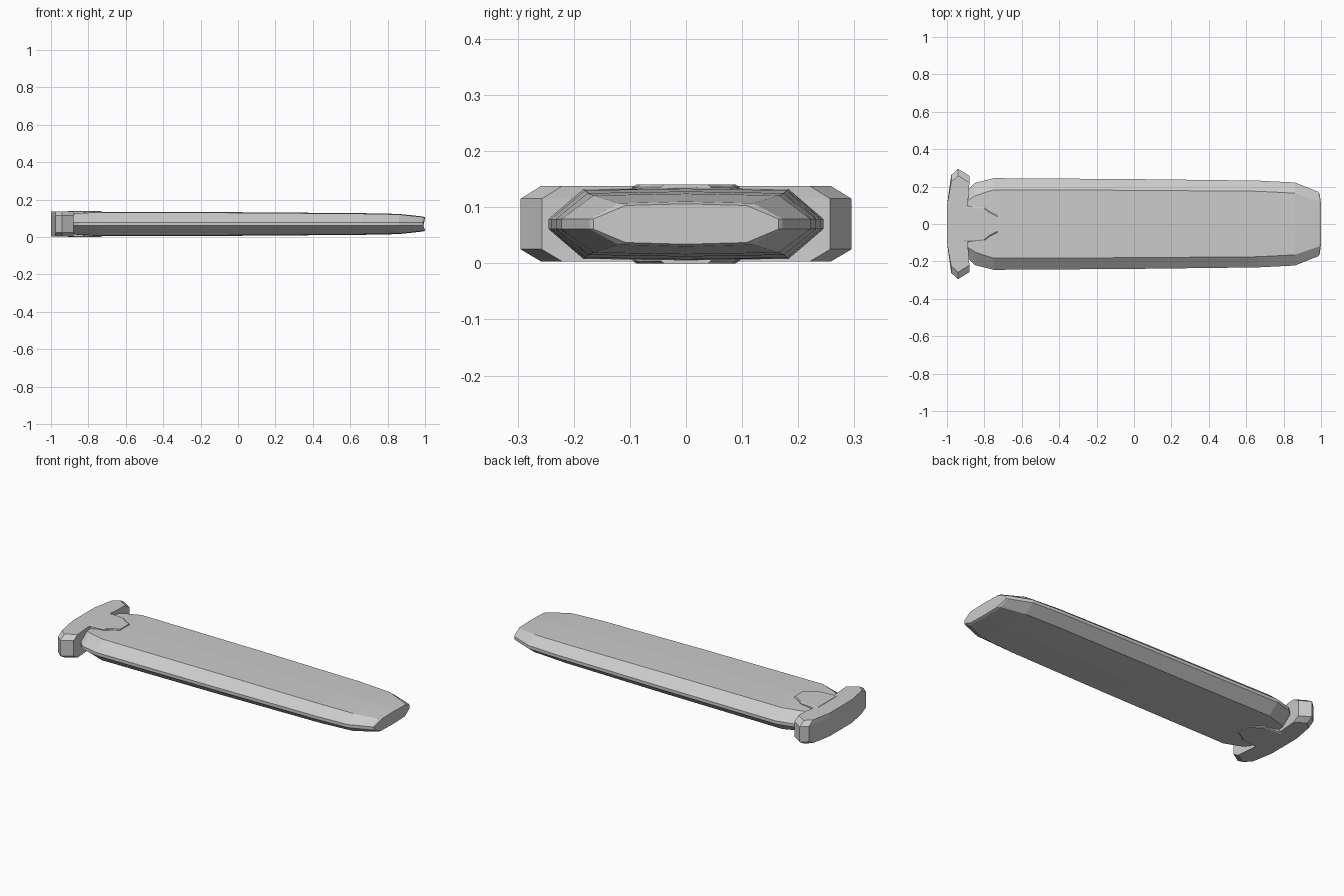
import bpy
import bmesh

old = bpy.data.objects.get("Cube")
if old:
    bpy.data.objects.remove(old, do_unlink=True)

MID = 0.07  # height of the middle plane

# Single plain steel colour
steel = bpy.data.materials.new("grey_steel")
steel.use_nodes = True
GREY = (0.6, 0.6, 0.6, 1)
steel.diffuse_color = GREY
steel.node_tree.nodes["Principled BSDF"].inputs["Base Color"].default_value = GREY


def loft(name, rings):
    """Skin a list of equal closed rings and cap both ends."""
    bm = bmesh.new()
    loops = [[bm.verts.new(p) for p in ring] for ring in rings]
    n = len(loops[0])
    for a, b in zip(loops, loops[1:]):
        for i in range(n):
            j = (i + 1) % n
            bm.faces.new((a[i], a[j], b[j], b[i]))
    bm.faces.new(loops[0])
    bm.faces.new(loops[-1])
    bmesh.ops.recalc_face_normals(bm, faces=bm.faces)
    mesh = bpy.data.meshes.new(name)
    bm.to_mesh(mesh)
    bm.free()
    mesh.materials.append(steel)
    obj = bpy.data.objects.new(name, mesh)
    bpy.context.collection.objects.link(obj)
    return obj


def blade_ring(x, edge, shoulder, thick, sweep):
    """Ten-sided section: crowned faces, bevelled sides, blunt edges."""
    ex = x - sweep
    half = [(x, 0, thick + 0.003), (x, shoulder, thick), (ex, edge, 0.009)]
    right = half + [(px, py, -pz) for px, py, pz in reversed(half)]
    left = [(px, -py, pz) for px, py, pz in reversed(right[1:-1])]
    return [(px, py, MID + pz) for px, py, pz in right + left]


# Blade: x, edge half width, shoulder half width, half thickness, edge sweep
stations = [
    (-0.90, 0.16, 0.11, 0.045, 0),
    (-0.88, 0.19, 0.13, 0.053, 0),
    (-0.85, 0.22, 0.15, 0.058, 0),
    (-0.75, 0.245, 0.183, 0.062, 0),
    (0.0, 0.24, 0.18, 0.06, 0),
    (0.66, 0.232, 0.175, 0.055, 0),
    (0.86, 0.222, 0.165, 0.051, 0),
    (0.99, 0.172, 0.12, 0.037, 0.005),
    (1.0, 0.165, 0.108, 0.033, 0.008),
]
loft("blade", [blade_ring(*s) for s in stations])


def plate_rings(half, layers):
    """Mirror a half outline in y; each layer gives z and how far tips pull in."""
    rings = []
    for z, pull, limit in layers:
        pts = [(x, y - pull if y > limit else y) for x, y in half]
        pts += [(x, -y) for x, y in reversed(pts) if y > 0]
        rings.append([(x, y, z) for x, y in pts])
    return rings


# Crossguard with chamfered tips
guard_half = [(-1.0, 0), (-1.0, 0.1), (-0.977, 0.262), (-0.94, 0.295),
              (-0.88, 0.257), (-0.89, 0.09), (-0.89, 0)]
loft("crossguard", plate_rings(guard_half, [
    (0.003, 0.037, 0.2), (0.025, 0, 0.2), (0.115, 0, 0.2), (0.138, 0.037, 0.2)]))

# Tongue of the guard clasping both blade faces
tongue_half = [(-0.91, 0), (-0.91, 0.095), (-0.88, 0.095), (-0.8, 0.088),
               (-0.77, 0.065), (-0.73, 0.045), (-0.73, 0)]
loft("guard_tongue", plate_rings(tongue_half, [
    (0.0, 0.006, 0.03), (0.004, 0, 0.03), (0.136, 0, 0.03), (0.14, 0.006, 0.03)]))
